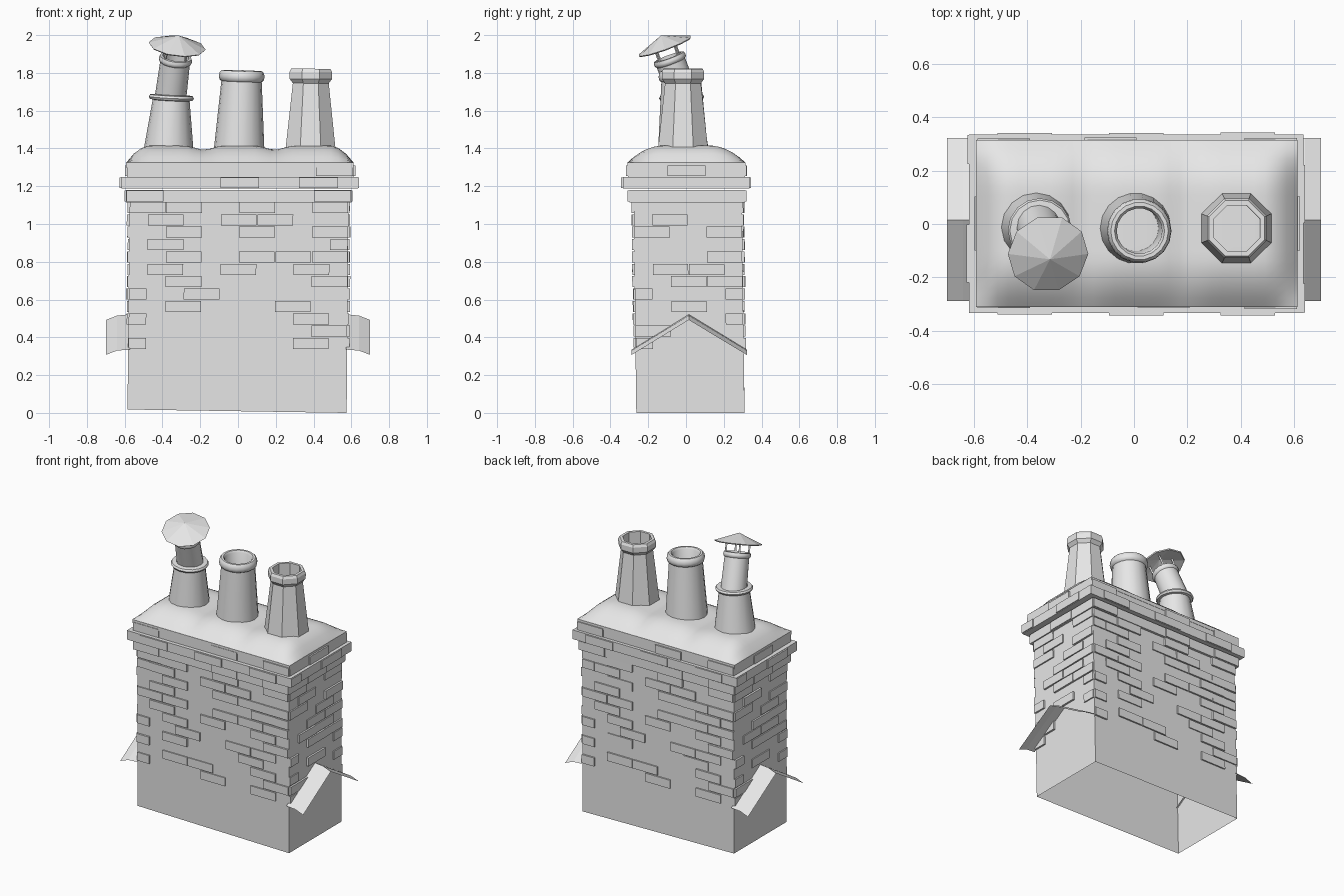
import bpy, math, random
from mathutils import Vector

if "Cube" in bpy.data.objects:
    bpy.data.objects.remove(bpy.data.objects["Cube"])

random.seed(4)
grey = bpy.data.materials.new("pale_grey")
grey.diffuse_color = (0.8, 0.8, 0.8, 1)
grey.use_nodes = True
grey.node_tree.nodes["Principled BSDF"].inputs["Base Color"].default_value = grey.diffuse_color


def add(name, verts, faces, smooth=None):
    me = bpy.data.meshes.new(name)
    me.from_pydata([tuple(v) for v in verts], [], faces)
    me.materials.append(grey)
    me.validate()
    ob = bpy.data.objects.new(name, me)
    bpy.context.collection.objects.link(ob)
    if smooth:
        bpy.ops.object.select_all(action='DESELECT')
        ob.select_set(True)
        bpy.context.view_layer.objects.active = ob
        bpy.ops.object.shade_smooth_by_angle(angle=math.radians(smooth))
    return ob


def box(name, x0, x1, y0, y1, z0, z1):
    v = [(x, y, z) for z in (z0, z1) for x, y in ((x0, y0), (x1, y0), (x1, y1), (x0, y1))]
    f = [(3, 2, 1, 0), (4, 5, 6, 7)] + [(i, (i + 1) % 4, (i + 1) % 4 + 4, i + 4) for i in range(4)]
    return add(name, v, f)


def lathe(name, origin, axis, profile, sides, smooth=None, turn=0.0):
    """Spin (radius, height) points around a tilted axis."""
    a = Vector(axis).normalized()
    u = Vector((0, 1, 0)).cross(a).normalized()
    w = a.cross(u)
    verts, faces = [], []
    for r, h in profile:
        for i in range(sides):
            t = turn + 2 * math.pi * i / sides
            verts.append(Vector(origin) + a * h + (u * math.cos(t) + w * math.sin(t)) * r)
    for k in range(len(profile) - 1):
        for i in range(sides):
            j = (i + 1) % sides
            q = [k * sides + i, k * sides + j, (k + 1) * sides + j, (k + 1) * sides + i]
            if profile[k + 1][0] == 0:      # close to a point
                q = [q[0], q[1], (k + 1) * sides]
            elif profile[k][0] == 0:
                q = [k * sides, q[2], q[3]]
            faces.append(q)
    return add(name, verts, faces, smooth)


def lean(p):
    k = (p[2] - 0.55) / 0.55
    return (p[0] + 0.005 * k, p[1] - 0.007 * k, p[2])


def wall_bricks(name, x0, x1, y0, y1, z, height, side, spans, depth, rows_lean=True):
    """Raised bricks on one wall; spans are (row, start, end) along the wall."""
    verts, faces = [], []

    def place(s, d, h):
        p = {'front': (s, y0 - d, h), 'back': (-s, y1 + d, h),
             'right': (x1 + d, s, h), 'left': (x0 - d, (y0 + y1) - s, h)}[side]
        return lean(p) if rows_lean else p
    for row, a, b in spans:
        n = len(verts)
        zz = z + row * 0.0655
        d = depth * random.uniform(0.6, 1.2)
        for dd in (0, d):
            verts += [place(s, dd, h) for s, h in
                      ((a, zz), (b, zz), (b, zz + height), (a, zz + height))]
        faces += [(n + 4, n + 5, n + 6, n + 7)]
        faces += [(n + i, n + (i + 1) % 4, n + (i + 1) % 4 + 4, n + i + 4) for i in range(4)]
    add(name, verts, faces)


def spans_from(masks, s0, s1, cells, first_offset=1):
    """Running bond: alternate rows start with a half brick."""
    w = (s1 - s0) / cells
    out = []
    for r, m in enumerate(masks):
        shift = 0.5 * w if (r + first_offset) % 2 else 0
        for i, c in enumerate(m):
            if c == '#':
                out.append((r, max(s0, s0 + i * w - shift) + 0.002,
                            min(s1, s0 + (i + 1) * w - shift) - 0.002))
    return out


# stack: open-bottomed shell
X0, X1, Y0, Y1 = -0.58, 0.58, -0.27, 0.303
sv = [lean((x, y, z)) for z in (0.01, 1.13) for x, y in ((X0, Y0), (X1, Y0), (X1, Y1), (X0, Y1))]
sv = [(x, y, z + (0.008 if x < 0 and z < 0.5 else -0.01 if z < 0.5 else 0)) for x, y, z in sv]
add("stack", sv, [(i, (i + 1) % 4, (i + 1) % 4 + 4, i + 4) for i in range(4)])

# scattered raised bricks, rows from bottom to top
long_rows = ["#..#.#.", ".##..#", "#....#.", "..", "#.#.##.", ".#...#.", "..", "##.###",
             ".#...##", ".#.###", "##.##..", "##.#.#"]
long_rows[3] = "##..#."
long_rows[6] = ".#.#.#."
long_rows[3] = ".#..#."
# row parity: even rows start with a half brick
end_rows = ["#...", "#..", "#..#", ".#.", "#..#", ".##", ".##.", ".##", "..#.", "#.#", ".#..", "#.#"]
for side, masks in (("front", long_rows), ("back", long_rows)):
    wall_bricks(side + "_bricks", X0, X1, Y0, Y1, 0.338, 0.058, side,
                spans_from(masks, X0, X1, 6), 0.011)
for side in ("right", "left"):
    wall_bricks(side + "_bricks", X0, X1, Y0, Y1, 0.338, 0.058, side,
                spans_from(end_rows, Y0, Y1, 3), 0.011)

# three corbel courses, each with a few bricks standing proud
courses = [("lower", -0.592, 0.6, -0.298, 0.312, 1.115, 1.18),
           ("middle", -0.618, 0.635, -0.333, 0.335, 1.187, 1.25),
           ("upper", -0.588, 0.612, -0.308, 0.313, 1.25, 1.312)]
for k, (name, a, b, c, d, z0, z1) in enumerate(courses):
    box(name + "_course", a, b, c, d, z0, z1)
    for side in ("front", "back", "right", "left"):
        wide = side in ("front", "back")
        s0, s1, n = (a, b, 6) if wide else (c, d, 3)
        if side == "back":
            s0, s1 = -b, -a
        mask = (".#.#.#." if wide else "#.#.") if k % 2 else ("#..#.#" if wide else ".#.")
        wall_bricks(f"{name}_{side}_proud_bricks", a, b, c, d, z0 + 0.003, z1 - z0 - 0.006, side,
                    spans_from([mask], s0, s1, n, k), 0.009, False)

# mortar mound, dipping between the pots
MX0, MX1, MY0, MY1, NX, NY = -0.592, 0.612, -0.311, 0.315, 30, 18


def rise(d, reach):
    return 1 - (1 - min(d / reach, 1)) ** 2


mv, mf = [], []
for j in range(NY + 1):
    for i in range(NX + 1):
        x = MX0 + (MX1 - MX0) * i / NX
        y = MY0 + (MY1 - MY0) * j / NY
        f = rise(min(x - MX0, MX1 - x), 0.13) * rise(min(y - MY0, MY1 - y), 0.19)
        dip = sum(math.exp(-((x - c) / 0.06) ** 2) for c in (-0.18, 0.195))
        mv.append((x, y, 1.325 + f * (0.09 - 0.022 * dip)))
for j in range(NY):
    for i in range(NX):
        q = j * (NX + 1) + i
        mf.append((q, q + 1, q + NX + 2, q + NX + 1))
add("mortar_mound", mv, mf, 50)
box("mortar_skirt", MX0, MX1, MY0, MY1, 1.30, 1.3245)

# left pot: tapered base, collar, leaning pipe, cowl
lathe("left_pot", (-0.367, -0.012, 1.39), (0.05, -0.04, 1),
      [(0.132, 0), (0.098, 0.265), (0.113, 0.268), (0.12, 0.28), (0.113, 0.292),
       (0.085, 0.295), (0.085, 0.2)], 16, 40)
axis = Vector((0.12, -0.34, 0.93)).normalized()
cap = Vector((-0.322, -0.112, 1.942))
lathe("left_pipe", cap - axis * 0.31, axis,
      [(0.084, 0), (0.079, 0.215), (0.087, 0.222), (0.089, 0.235), (0.084, 0.248),
       (0.07, 0.25), (0.07, 0.05), (0, 0.05)], 16, 40)
lathe("cowl", cap, axis, [(0, 0.05), (0.147, -0.006), (0.152, 0), (0, 0.06)], 10)
u = Vector((0, 1, 0)).cross(axis).normalized()
w = axis.cross(u)
for i in range(4):
    t = math.pi / 4 + i * math.pi / 2
    foot = cap - axis * 0.07 + (u * math.cos(t) + w * math.sin(t)) * 0.074
    lathe(f"cowl_strut_{i + 1}", foot, axis, [(0.007, 0), (0.007, 0.09)], 4)

# middle pot: round with a rolled rim
lathe("middle_pot", (0.006, -0.016, 1.39), (0.035, -0.025, 1),
      [(0.134, 0), (0.107, 0.365), (0.117, 0.372), (0.121, 0.39), (0.118, 0.41),
       (0.108, 0.422), (0.094, 0.422), (0.085, 0.41), (0.085, 0)], 18, 50)

# right pot: octagonal with a stepped rim
s = 1 / math.cos(math.pi / 8)
lathe("right_pot", (0.384, -0.016, 1.39), (0.004, 0, 1),
      [(r * s, h) for r, h in [(0.133, 0), (0.095, 0.355), (0.112, 0.378), (0.112, 0.415),
                               (0.104, 0.432), (0.086, 0.432), (0.086, 0)]], 8, None, math.pi / 8)

# lead saddles: gabled sheets at both ends
for name, sx in (("right_saddle", 1), ("left_saddle", -1)):
    v, f = [], []
    for x, top, low in ((0.572, 0.522, 0.335), (0.64, 0.515, 0.33), (0.70, 0.492, 0.307)):
        v += [(sx * x, -0.288, low), (sx * x, 0.015, top), (sx * x, 0.322, low)]
    for k in (0, 3):
        for i in (0, 1):
            q = (k + i, k + i + 3, k + i + 4, k + i + 1)
            f.append(q if sx > 0 else q[::-1])
    add(name, v, f)
